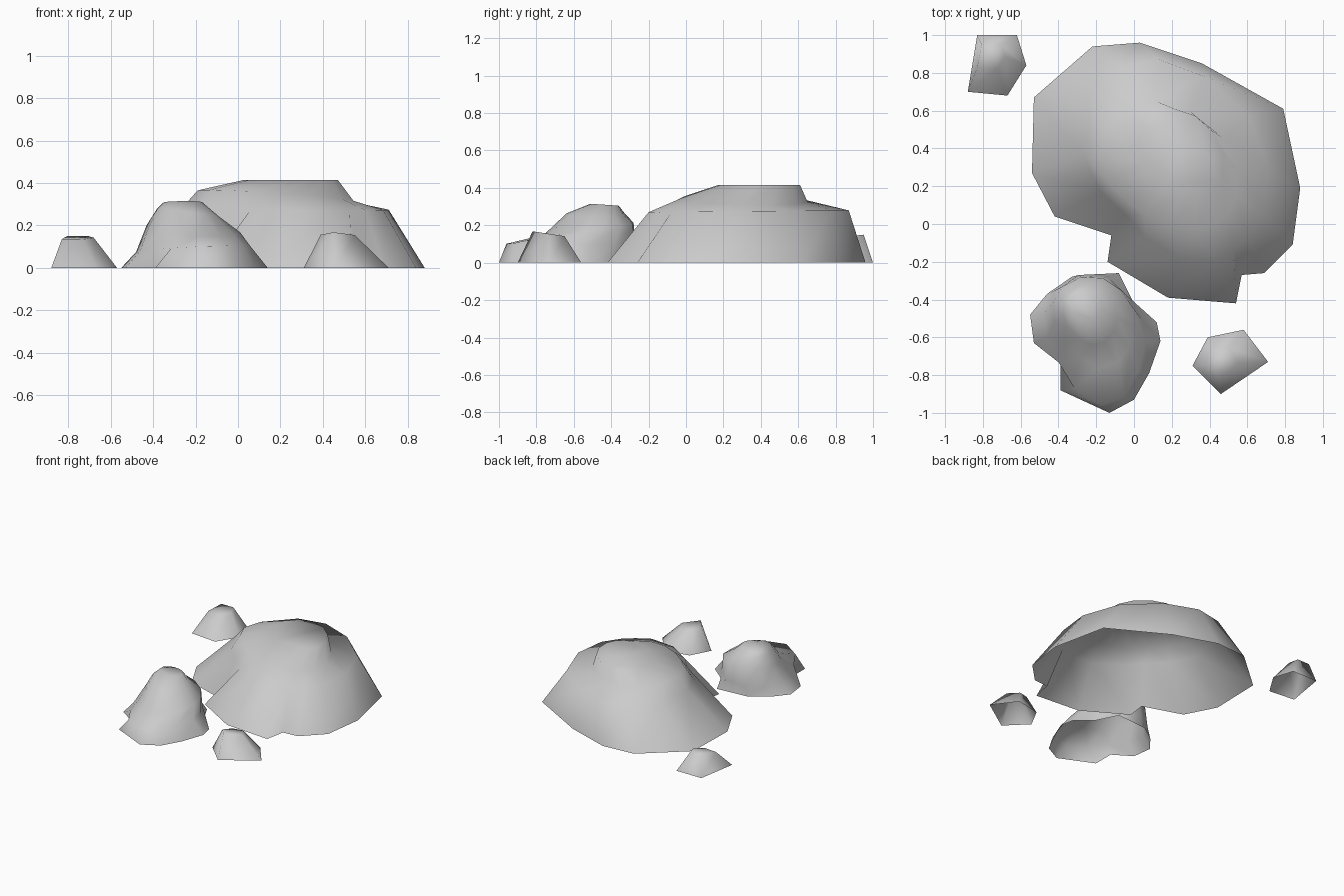
import bpy
import bmesh

cube = bpy.data.objects.get("Cube")
if cube:
    bpy.data.objects.remove(cube, do_unlink=True)

# One stone colour for the whole group
stone = bpy.data.materials.new("grey_stone")
stone.use_nodes = True
stone.diffuse_color = (0.6, 0.6, 0.6, 1)
stone.node_tree.nodes["Principled BSDF"].inputs["Base Color"].default_value = (0.6, 0.6, 0.6, 1)


def soften(outline):
    """Ease each corner halfway towards the middle of its neighbours."""
    count = len(outline)
    return [tuple(outline[i][k] / 2 + (outline[i - 1][k] + outline[(i + 1) % count][k]) / 4
                  for k in range(2)) for i in range(count)]


def fractions(outline):
    """Express the outline as fractions of its bounding box."""
    xs, ys = zip(*outline)
    return [((x - min(xs)) / (max(xs) - min(xs)), (y - min(ys)) / (max(ys) - min(ys)))
            for x, y in outline]


def add_rock(name, outline, rings, weathered=True):
    """Open-bottomed shell lofted from the ground outline through rings given as
    (x_min, x_max, y_min, y_max, z_front, z_back, rise to the left).
    Weathered rocks lose their notches ring by ring."""
    bm = bmesh.new()
    previous = [bm.verts.new((x, y, 0)) for x, y in outline]
    for x_min, x_max, y_min, y_max, z_front, z_back, rise in rings:
        if weathered:
            outline = soften(outline)
        ring = [bm.verts.new((x_min + u * (x_max - x_min),
                              y_min + v * (y_max - y_min),
                              z_front + v * (z_back - z_front) + (u - 0.5) * rise))
                for u, v in fractions(outline)]
        for i in range(len(ring)):
            bm.faces.new((previous[i - 1], previous[i], ring[i], ring[i - 1]))
        previous = ring
    crown = bm.faces.new(previous)
    crown.normal_update()
    if crown.normal.z < 0:
        bmesh.ops.reverse_faces(bm, faces=bm.faces[:])
    for face in bm.faces:
        face.smooth = True
    mesh = bpy.data.meshes.new(name)
    bm.to_mesh(mesh)
    bm.free()
    mesh.materials.append(stone)
    rock = bpy.data.objects.new(name, mesh)
    bpy.context.collection.objects.link(rock)


# Broad boulder with a ledge on its left and back, and a flat crown
add_rock("large_boulder", [
    (-0.22, 0.94), (-0.53, 0.67), (-0.54, 0.27), (-0.42, 0.04), (-0.12, -0.06),
    (-0.14, -0.2), (0.18, -0.39), (0.54, -0.42), (0.57, -0.27), (0.69, -0.26),
    (0.84, -0.11), (0.88, 0.19), (0.79, 0.61), (0.36, 0.85), (0.03, 0.96)],
    [(-0.27, 0.71, -0.2, 0.87, 0.27, 0.28, 0),
     (-0.19, 0.55, -0.03, 0.65, 0.355, 0.32, -0.06),
     (0.03, 0.47, 0.17, 0.61, 0.415, 0.415, 0)])

# Craggy boulder, low at the front and steep at the back
add_rock("craggy_boulder", [
    (-0.13, -1), (0, -0.93), (0.08, -0.79), (0.14, -0.62), (0.12, -0.52),
    (0, -0.42), (-0.08, -0.26), (-0.33, -0.28), (-0.46, -0.37), (-0.55, -0.48),
    (-0.53, -0.63), (-0.39, -0.72), (-0.39, -0.88)],
    [(-0.48, 0.06, -0.96, -0.27, 0.1, 0.08, 0.02),
     (-0.43, 0.01, -0.76, -0.28, 0.15, 0.21, -0.02),
     (-0.38, -0.09, -0.64, -0.33, 0.265, 0.26, -0.04),
     (-0.35, -0.17, -0.51, -0.36, 0.315, 0.305, 0)])

# Two loose stones with sharp corners
add_rock("front_stone", [
    (0.31, -0.75), (0.46, -0.9), (0.71, -0.73), (0.58, -0.56), (0.39, -0.6)],
    [(0.39, 0.55, -0.82, -0.65, 0.168, 0.142, 0)], weathered=False)
add_rock("back_stone", [
    (-0.88, 0.7), (-0.67, 0.68), (-0.57, 0.84), (-0.62, 1), (-0.83, 1)],
    [(-0.83, -0.68, 0.82, 0.95, 0.135, 0.15, 0)], weathered=False)
